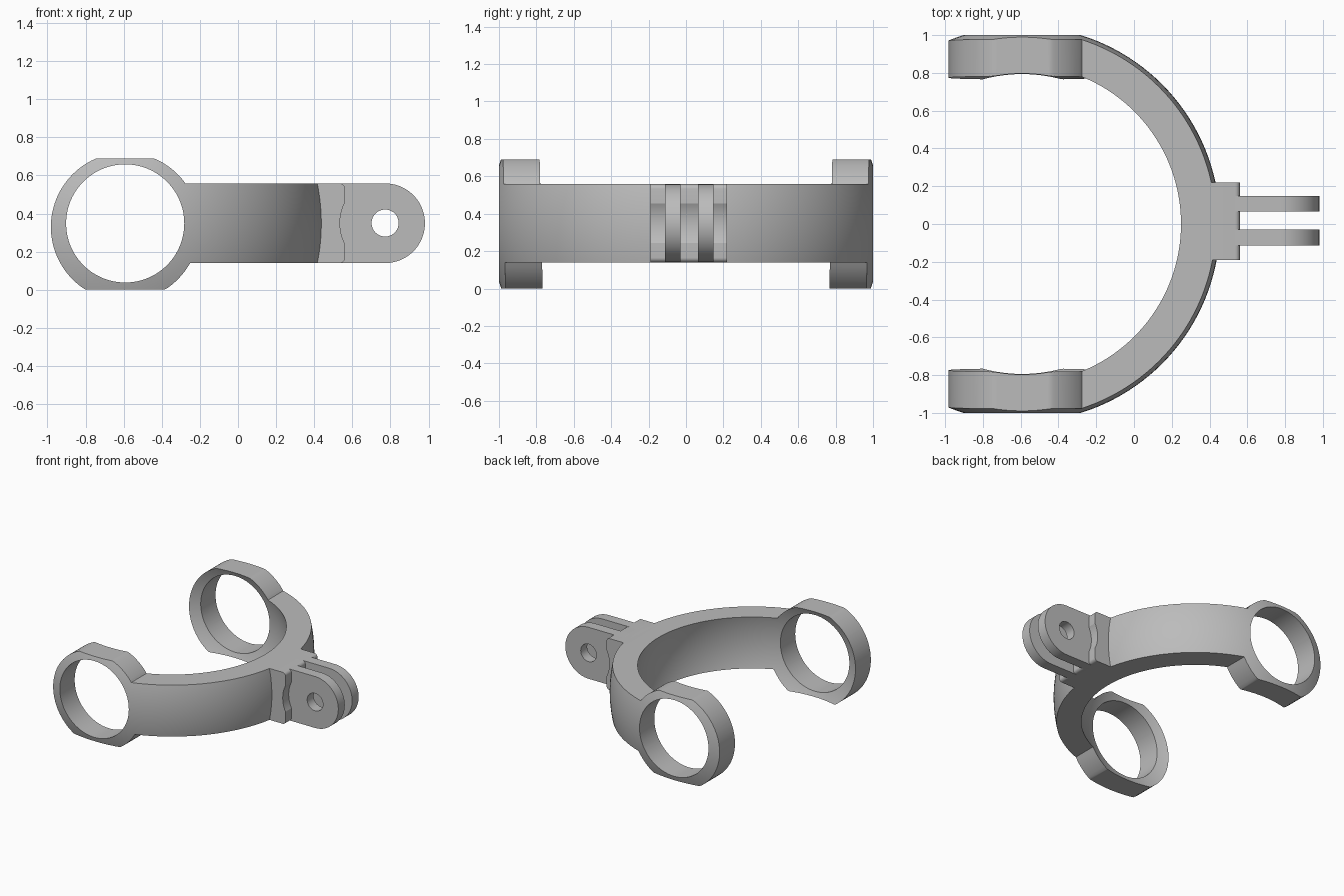
import bpy, bmesh, math
from mathutils import Matrix

cube = bpy.data.objects.get("Cube")
if cube:
    bpy.data.objects.remove(cube, do_unlink=True)

grey = bpy.data.materials.new("plain grey")
grey.use_nodes = True
colour = (0.5, 0.5, 0.5, 1)
grey.diffuse_color = colour
grey.node_tree.nodes["Principled BSDF"].inputs["Base Color"].default_value = colour

CX, CZ = -0.592, 0.348          # centre of the spherical shell and of the ring holes
LOW, HIGH = 0.14, 0.558         # height range of arm and mount
EYE_X, EYE_Z = 0.772, 0.35      # pin hole of the mount


def make_object(name, bm):
    bmesh.ops.recalc_face_normals(bm, faces=bm.faces)
    mesh = bpy.data.meshes.new(name)
    bm.to_mesh(mesh)
    bm.free()
    obj = bpy.data.objects.new(name, mesh)
    bpy.context.collection.objects.link(obj)
    mesh.materials.append(grey)
    return obj


def arc(x, z, radius, start, end, steps):
    angles = [math.radians(start + (end - start) * i / steps) for i in range(steps + 1)]
    return [(x + radius * math.cos(a), z + radius * math.sin(a)) for a in angles]


def prism(name, outline, y0, y1):
    """Extrude an xz outline along y."""
    bm = bmesh.new()
    face = bm.faces.new([bm.verts.new((x, y0, z)) for x, z in outline])
    new = bmesh.ops.extrude_face_region(bm, geom=[face])["geom"]
    verts = [v for v in new if isinstance(v, bmesh.types.BMVert)]
    bmesh.ops.translate(bm, verts=verts, vec=(0, y1 - y0, 0))
    return make_object(name, bm)


def sphere(name, radius):
    bm = bmesh.new()
    bmesh.ops.create_uvsphere(bm, u_segments=144, v_segments=72, radius=radius,
                              matrix=Matrix.Translation((CX, 0, CZ)))
    return make_object(name, bm)


def cut(obj, cutter, operation):
    bpy.context.view_layer.objects.active = obj
    mod = obj.modifiers.new("cut", "BOOLEAN")
    mod.operation = operation
    mod.solver = "EXACT"
    mod.object = cutter
    bpy.ops.object.modifier_apply(modifier=mod.name)
    bpy.data.objects.remove(cutter, do_unlink=True)


# Curved arm with a ring at each end: one side profile cut from a ball, then hollowed
ring = arc(CX, 0.33, 0.39, 36, 331, 120)
outline = [(0.6, LOW), (0.6, HIGH)]
outline += [(x, min(max(z, 0), 0.69)) for x, z in ring[1:-1]]
outline.insert(2, (ring[0][0], HIGH))
outline.append((ring[-1][0], LOW))
yoke = sphere("yoke_arm_with_rings", 1.047)
cut(yoke, prism("profile_cutter", outline, -1.2, 1.2), "INTERSECT")
cut(yoke, sphere("inner_cutter", 0.867), "DIFFERENCE")
cut(yoke, prism("ring_hole_cutter", arc(CX, CZ, 0.31, 0, 357, 119), -1.3, 1.3), "DIFFERENCE")

# Mount base with a rounded clearance groove between the fins
base_outline = [(0.37, HIGH), (0.37, LOW)]
base_outline += arc(0.535, LOW + 0.025, 0.025, 270, 360, 6)
base_outline += arc(EYE_X, EYE_Z, 0.237, 206.5, 153.5, 20)
base_outline += arc(0.535, HIGH - 0.025, 0.025, 0, 90, 6)
parts = [yoke, prism("mount_base", base_outline, -0.19, 0.22)]

# Two rounded fins with a pin hole
half = (HIGH - LOW) / 2
for name, y in (("right_mount_fin", -0.113), ("left_mount_fin", 0.065)):
    fin_outline = [(0.45, LOW)] + arc(EYE_X, LOW + half, half, -90, 90, 40) + [(0.45, HIGH)]
    fin = prism(name, fin_outline, y, y + 0.083)
    cut(fin, prism("pin_cutter", arc(EYE_X, EYE_Z, 0.071, 0, 352.5, 47), y - 0.1, y + 0.2), "DIFFERENCE")
    parts.append(fin)

# Smooth curved surfaces, crisp edges
bpy.ops.object.select_all(action="DESELECT")
for obj in parts:
    obj.select_set(True)
bpy.context.view_layer.objects.active = yoke
bpy.ops.object.shade_smooth_by_angle(angle=math.radians(25))
